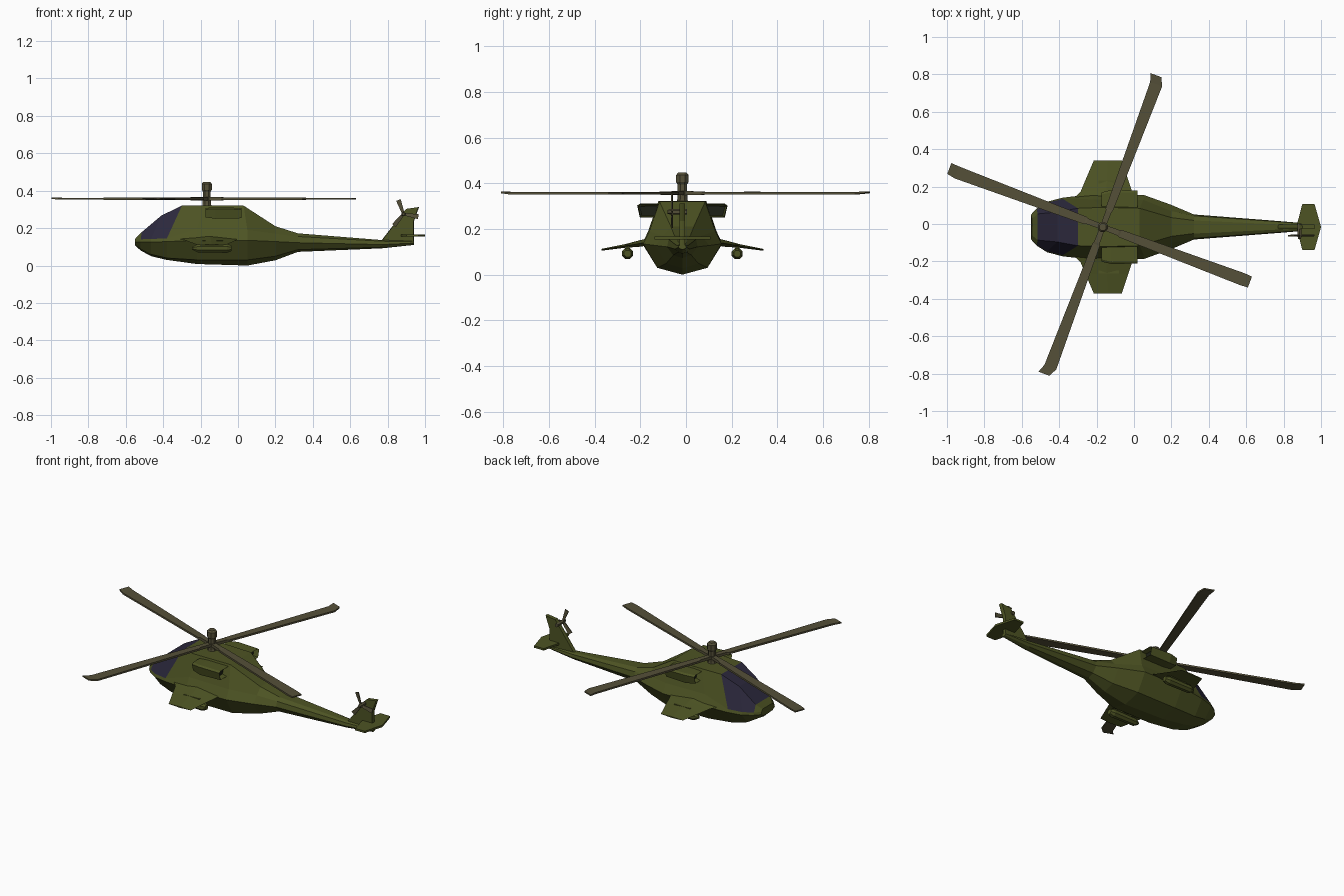
import bpy, bmesh
from math import sin, cos, pi, radians
from mathutils import Matrix, Vector

if "Cube" in bpy.data.objects:
    bpy.data.objects.remove(bpy.data.objects["Cube"])

CY = -0.016  # centreline of the aircraft


def mat(name, r, g, b):
    m = bpy.data.materials.new(name)
    m.diffuse_color = (r, g, b, 1)
    m.use_nodes = True
    m.node_tree.nodes["Principled BSDF"].inputs["Base Color"].default_value = m.diffuse_color
    return m


GREEN = mat("olive", .075, .088, .017)
GLASS = mat("glass", .024, .021, .045)
BROWN = mat("rotor_brown", .09, .08, .04)
DARK = mat("dark", .012, .014, .008)


def finish(name, bm, mats, mirror=False):
    bmesh.ops.recalc_face_normals(bm, faces=bm.faces[:])
    me = bpy.data.meshes.new(name)
    bm.to_mesh(me)
    bm.free()
    for m in mats:
        me.materials.append(m)
    ob = bpy.data.objects.new(name, me)
    ob.location.y = CY
    bpy.context.collection.objects.link(ob)
    if mirror:
        mod = ob.modifiers.new("mirror", 'MIRROR')
        mod.use_axis = (False, True, False)
    return ob


def loft(rings, bm=None):
    """Skin closed rings; returns the bmesh, the face rows and the two end caps."""
    bm = bm or bmesh.new()
    vs = [[bm.verts.new(p) for p in r] for r in rings]
    n = len(vs[0])
    rows = [[bm.faces.new((a[i], a[(i + 1) % n], b[(i + 1) % n], b[i])) for i in range(n)]
            for a, b in zip(vs, vs[1:])]
    caps = [bm.faces.new(vs[0]), bm.faces.new(vs[-1])]
    return bm, rows, caps


def turned(profile, centre, axis, n=8):
    """Rings of (position along axis, radius)."""
    c = Vector(centre)
    rings = []
    for t, r in profile:
        ring = []
        for k in range(n):
            a = 2 * pi * (k + .5) / n
            u, v = r * cos(a), r * sin(a)
            ring.append(c + Vector({'X': (t, u, v), 'Y': (u, t, v), 'Z': (u, v, t)}[axis]))
        rings.append(ring)
    return rings


# Fuselage: roof x,z,w | side x,z,w | ridge z,w | chine z,w | keel z
stations = [
    (-.545, .150, .045, -.55, .14, .062, .125, .067, .11, .045, .107),
    (-.515, .178, .070, -.52, .14, .095, .125, .100, .09, .060, .080),
    (-.41, .267, .080, -.465, .142, .130, .125, .135, .06, .080, .050),
    (-.30, .320, .100, -.38, .145, .150, .128, .157, .04, .095, .030),
    (-.17, .322, .105, -.22, .195, .148, .135, .175, .03, .110, .008),
    (.03, .320, .100, .05, .19, .145, .135, .172, .03, .110, .000),
    (.20, .210, .050, .20, .17, .085, .128, .118, .05, .070, .028),
    (.32, .172, .035, .32, .155, .060, .122, .067, .085, .040, .073),
    (.77, .136, .014, .77, .13, .028, .112, .032, .098, .020, .092),
    (.94, .132, .008, .94, .127, .015, .12, .018, .113, .010, .110),
]
rings = []
for xt, zt, wt, xs, zs, ws, zr, wr, zc, wc, zk in stations:
    half = [(xt, wt, zt), (xs, ws, zs), (xs, wr, zr), (xs, wc, zc)]
    rings.append([(xt, 0, zt)] + half + [(xs, 0, zk)] + [(x, -y, z) for x, y, z in reversed(half)])
bm, rows, _ = loft(rings)
# Cockpit panes are inset out of the hull faces
panes = [rows[s][i] for s in (1, 2) for i in (0, 1, 8, 9)]
bmesh.ops.inset_individual(bm, faces=panes, thickness=.008, depth=-.002)
for f in panes:
    f.material_index = 1
finish("fuselage", bm, [GREEN, GLASS])

# Stub wings
wing = [(.10, -.37, .02, .135, .172), (.19, -.285, -.01, .122, .150),
        (.25, -.26, -.03, .118, .134), (.355, -.215, -.065, .105, .113)]
bm, _, _ = loft([[(a, y, (z0 + z1) / 2), ((a + b) / 2, y, z1), (b, y, (z0 + z1) / 2), ((a + b) / 2, y, z0)]
                 for y, a, b, z0, z1 in wing])
finish("stub_wing", bm, [GREEN], True)

# Rocket pods with pylons under the wings
bm, _, _ = loft(turned([(-.245, .008), (-.215, .024), (-.06, .026), (-.035, .016)], (0, .24, .092), 'X'))
finish("rocket_pod", bm, [GREEN], True)
bm, _, _ = loft([[(x, y, z) for x, y in ((-.19, .232), (-.08, .232), (-.08, .248), (-.19, .248))]
                 for z in (.10, .135)])
finish("pod_pylon", bm, [GREEN], True)

# Engine housings with recessed dark openings
bm, _, caps = loft([[(x, .07, z0), (x, y1 - .012, z0), (x, y1, z1 - .008), (x, y1 - .012, z1), (x, .07, z1)]
                    for x, y1, z0, z1 in ((-.175, .185, .258, .308), (-.12, .198, .25, .311), (.02, .195, .253, .308))])
bmesh.ops.recalc_face_normals(bm, faces=bm.faces[:])
for f in caps:
    bmesh.ops.inset_individual(bm, faces=[f], thickness=.009)
    f.material_index = 1
    bmesh.ops.translate(bm, verts=f.verts[:], vec=(.03 if f is caps[0] else -.03, 0, 0))
finish("engine_housing", bm, [GREEN, DARK], True)

# Rotor mast and cap
HX = -.167
bm, _, _ = loft(turned([(.30, .032), (.33, .024), (.395, .022), (.405, .029), (.437, .029), (.447, .02)],
                       (HX, 0, 0), 'Z'))
finish("rotor_mast", bm, [BROWN])

# Main rotor blades: angle, length, tip sweep
for k, (length, sweep) in enumerate([(.86, .018), (.878, -.006), (.845, -.02), (.84, 0)]):
    def section(r, off, w, z, t):
        return [(r, off - w, z - t), (r, off + w, z - t), (r, off + w, z + t), (r, off - w, z + t)]
    tip_z = .361 if sweep else .357
    bm, _, _ = loft([section(0, 0, .014, .357, .009), section(.09, 0, .016, .357, .008),
                     section(.10, 0, .021, .357, .006), section(length - .045, 0, .034, .357, .005),
                     section(length, sweep, .031, tip_z, .004)])
    bmesh.ops.transform(bm, verts=bm.verts[:], matrix=Matrix.Translation((HX, 0, 0))
                        @ Matrix.Rotation(radians(69.5 + 90 * k), 4, 'Z'))
    finish(f"main_rotor_blade_{k + 1}", bm, [BROWN])

# Tail fin
fin = [(.76, .125), (.885, .285), (.90, .303), (.968, .312), (.94, .235), (.94, .115)]
bm, _, _ = loft([[(.87 + (x - .87) * s, y, z) for x, z in fin]
                 for y, s in ((-.012, .96), (0, 1), (.012, .96))])
finish("tail_fin", bm, [GREEN])

# Tailplane
plane = [(.90, .123), (.965, .123), (1, 0), (.965, -.123), (.90, -.123), (.868, 0)]
bm, _, _ = loft([[(x, y, z) for x, y in plane] for z in (.155, .167)])
finish("tailplane", bm, [GREEN])

# Tail rotor: shaft and three blades
TX, TZ = .885, .275
bm, _, _ = loft(turned([(-.065, .008), (-.05, .012), (.02, .012)], (TX, 0, TZ), 'Y', 6))
finish("tail_rotor_shaft", bm, [BROWN])
bm = bmesh.new()
for k in range(3):
    a = radians(110 + 120 * k)
    rot = Matrix.Translation((TX, -.045, TZ)) @ Matrix.Rotation(-a, 4, 'Y')
    loft([[rot @ Vector(p) for p in ((r, -.005, -w), (r, .001, -w), (r, .005, w), (r, -.001, w))]
          for r, w in ((0, .006), (.03, .009), (.08, .013))], bm)
finish("tail_rotor_blades", bm, [BROWN])
